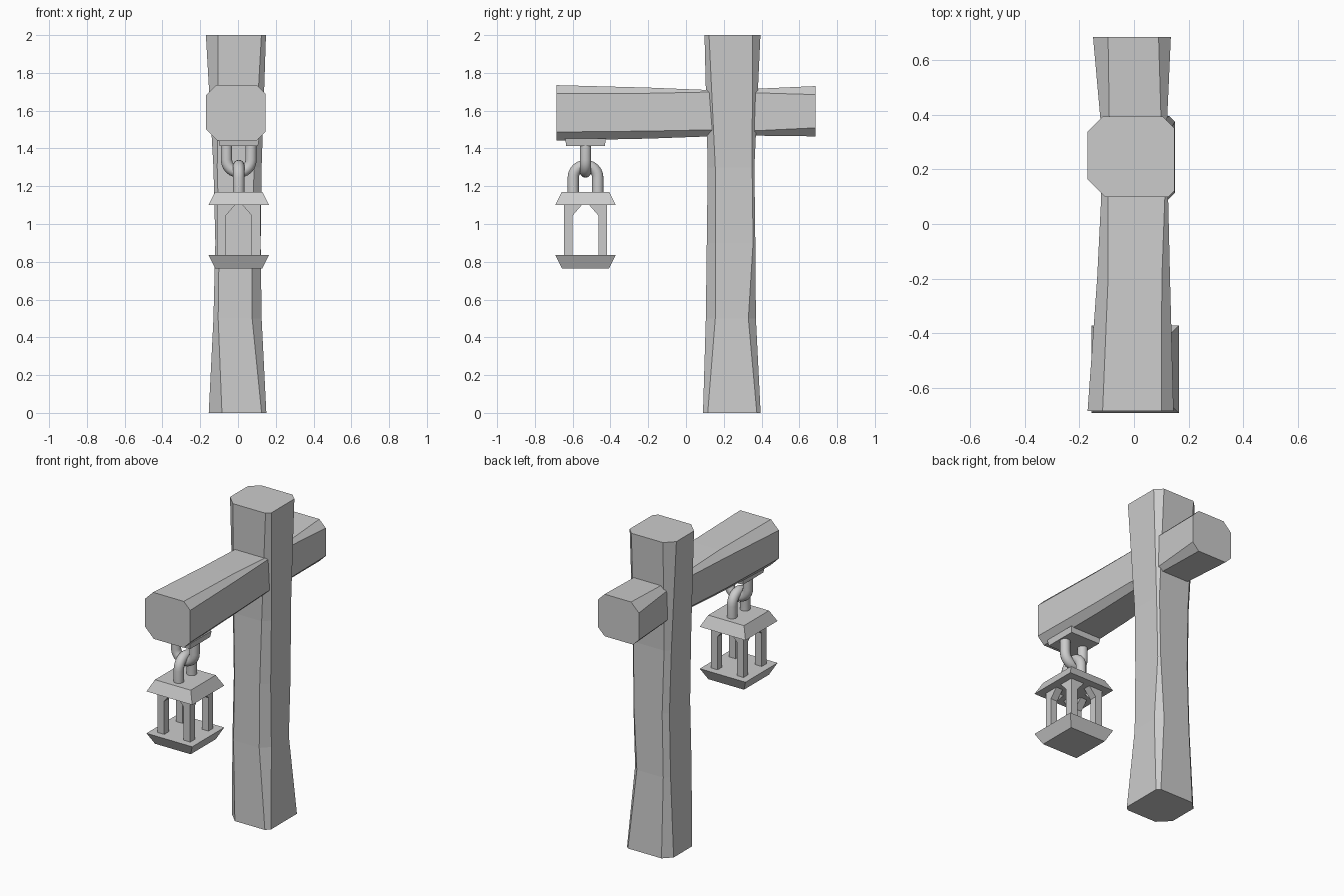
import bpy, bmesh
from math import sin, cos, pi
from mathutils import Matrix, Vector

if "Cube" in bpy.data.objects:
    bpy.data.objects.remove(bpy.data.objects["Cube"])

LX, LY = 0.004, -0.532      # lantern axis


def finish(name, bm, smooth=False):
    bmesh.ops.recalc_face_normals(bm, faces=bm.faces)
    me = bpy.data.meshes.new(name)
    bm.to_mesh(me)
    bm.free()
    ob = bpy.data.objects.new(name, me)
    bpy.context.collection.objects.link(ob)
    if smooth:
        for o in bpy.context.selected_objects:
            o.select_set(False)
        ob.select_set(True)
        bpy.context.view_layer.objects.active = ob
        bpy.ops.object.shade_smooth_by_angle()
    return ob


def loft(bm, rings):
    """Skin a list of equal-length point rings and cap both ends."""
    rows = [[bm.verts.new(p) for p in r] for r in rings]
    n = len(rows[0])
    for a, b in zip(rows, rows[1:]):
        for i in range(n):
            j = (i + 1) % n
            bm.faces.new((a[i], a[j], b[j], b[i]))
    bm.faces.new(rows[0][::-1])
    bm.faces.new(rows[-1])


def octagon(u0, u1, v0, v1, a, b, c, d):
    """Rectangle with its four corners cut by a, b, c, d."""
    return [(u0 + a, v0), (u1 - b, v0), (u1, v0 + b), (u1, v1 - c),
            (u1 - c, v1), (u0 + d, v1), (u0, v1 - d), (u0, v0 + a)]


def square(h, z):
    return [(LX + sx * h, LY + sy * h, z)
            for sx, sy in ((-1, -1), (1, -1), (1, 1), (-1, 1))]


def frustum(name, h0, z0, h1, z1):
    bm = bmesh.new()
    loft(bm, [square(h0, z0), square(h1, z1)])
    return finish(name, bm)


# Hewn upright post: height, extents, corner cuts
post = [
    (0.0, -.155, .150, .090, .395, .070, .025, .020, .050),
    (0.5, -.130, .125, .105, .370, .025, .050, .040, .030),
    (0.9, -.120, .120, .110, .367, .020, .045, .012, .030),
    (1.3, -.130, .125, .115, .362, .020, .040, .012, .030),
    (2.0, -.170, .148, .098, .394, .065, .024, .042, .055),
]
bm = bmesh.new()
loft(bm, [[(u, v, r[0]) for u, v in octagon(*r[1:])] for r in post])
finish("post", bm)

# Hewn cross beam
beam = [
    (-.685, -.170, .145, 1.442, 1.735, .060, .045, .045, .055),
    (-.200, -.135, .132, 1.452, 1.722, .035, .040, .030, .040),
    (.100, -.120, .125, 1.463, 1.710, .030, .035, .012, .025),
    (.350, -.120, .120, 1.468, 1.715, .030, .025, .020, .030),
    (.685, -.150, .135, 1.464, 1.730, .040, .045, .045, .055),
]
bm = bmesh.new()
loft(bm, [[(u, r[0], v) for u, v in octagon(*r[1:])] for r in beam])
finish("cross_beam", bm)

# Hanger plate under the beam
frustum("hanger_plate", .102, 1.414, .108, 1.452)


# Two interlocking U-shaped chain links
def link(name, z_end, z_arc, direction, along_y, radius=.065, tube=.03, sides=14):
    path = [(radius, z_end, 0)]
    for i in range(13):
        t = pi * i / 12
        path.append((radius * cos(t), z_arc + direction * radius * sin(t), t))
    path.append((-radius, z_end, pi))
    rings = []
    for s, z, t in path:
        ring = []
        for k in range(sides):
            q = 2 * pi * k / sides
            a, w = tube * cos(q), tube * sin(q)
            u, h = s + a * cos(t), z + direction * a * sin(t)
            ring.append((LX + w, LY + u, h) if along_y else (LX + u, LY + w, h))
        rings.append(ring)
    bm = bmesh.new()
    loft(bm, rings)
    finish(name, bm, smooth=True)


link("upper_chain_link", 1.42, 1.34, -1, False)
link("lower_chain_link", 1.165, 1.245, 1, True)

# Lantern roof and base
frustum("lantern_roof", .160, 1.10, .125, 1.17)
frustum("lantern_base", .125, .765, .160, .835)

# Lantern cage: corner posts, each with two angled brackets
bm = bmesh.new()
OUT, INN, TIP = .114, .068, .020
for k in range(4):
    part = bmesh.new()
    foot = [(INN, INN), (OUT, INN), (OUT, OUT), (INN, OUT)]
    loft(part, [[(x, y, z) for x, y in foot] for z in (.835, 1.10)])
    tri = [(INN, 1.045), (INN, 1.10), (TIP, 1.10)]
    loft(part, [[(s, d, z) for s, z in tri] for d in (INN, OUT)])
    loft(part, [[(d, s, z) for s, z in tri] for d in (INN, OUT)])
    part.transform(Matrix.Translation(Vector((LX, LY, 0))) @ Matrix.Rotation(k * pi / 2, 4, 'Z'))
    tmp = bpy.data.meshes.new("tmp")
    part.to_mesh(tmp)
    part.free()
    bm.from_mesh(tmp)
    bpy.data.meshes.remove(tmp)
finish("lantern_cage", bm)
